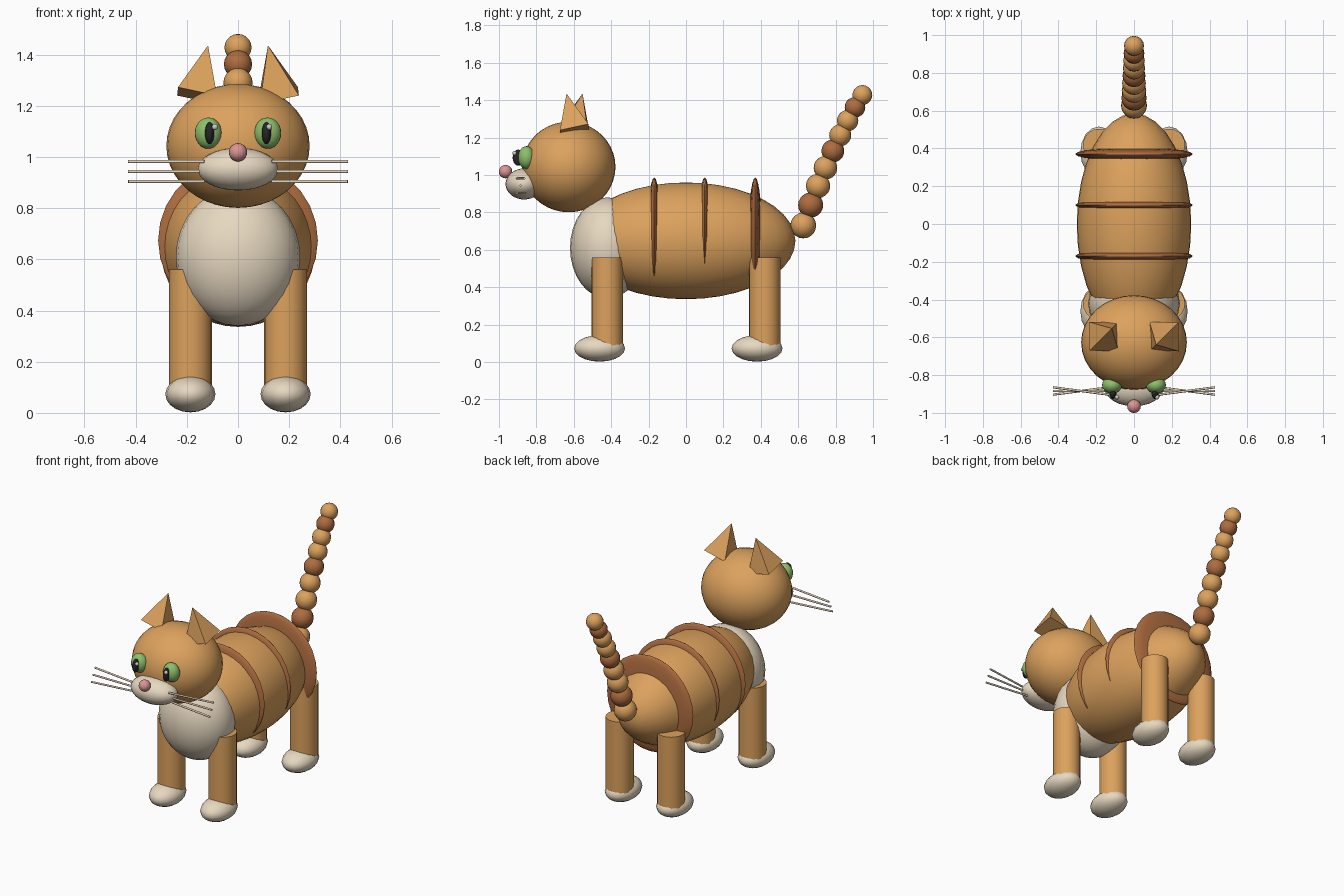
import bpy
import math

if "Cube" in bpy.data.objects:
    bpy.data.objects.remove(bpy.data.objects["Cube"])


def material(name, rgb):
    m = bpy.data.materials.new(name)
    m.diffuse_color = (*rgb, 1)
    m.use_nodes = True
    m.node_tree.nodes["Principled BSDF"].inputs["Base Color"].default_value = m.diffuse_color
    return m


ORANGE = material("orange_fur", (0.72, 0.36, 0.11))
RUST = material("rust_fur", (0.42, 0.15, 0.05))
CREAM = material("cream_fur", (0.80, 0.69, 0.53))
GREEN = material("eye_green", (0.27, 0.52, 0.15))
BLACK = material("pupil_black", (0.02, 0.02, 0.02))
WHITE = material("glint_white", (0.95, 0.95, 0.95))
PINK = material("nose_pink", (0.72, 0.30, 0.30))


def finish(name, mat, smooth=True):
    ob = bpy.context.object
    ob.name = name
    ob.data.materials.append(mat)
    if smooth:
        bpy.ops.object.shade_smooth_by_angle(angle=math.radians(50))
    return ob


def ball(name, loc, size, mat, segs=24, rings=16):
    bpy.ops.mesh.primitive_uv_sphere_add(segments=segs, ring_count=rings, radius=1, location=loc)
    bpy.context.object.scale = size
    bpy.ops.object.transform_apply(location=False, rotation=False, scale=True)
    return finish(name, mat)


def rod(name, loc, radius, length, mat, rot=(0, 0, 0), sides=20):
    bpy.ops.mesh.primitive_cylinder_add(vertices=sides, radius=radius, depth=length,
                                        location=loc, rotation=rot)
    return finish(name, mat)


# Body, chest and head
ball("body", (0, 0, 0.648), (0.303, 0.585, 0.312), ORANGE, 32, 20)
ball("chest", (0, -0.42, 0.61), (0.243, 0.20, 0.27), CREAM)
ball("head", (0, -0.627, 1.043), (0.28, 0.25, 0.242), ORANGE, 32, 20)

# Thin discs that break the body surface as stripes
for i, y in enumerate((-0.17, 0.10, 0.37)):
    ball(f"stripe_{i + 1}", (0, y, 0.674), (0.312, 0.036, 0.312), RUST, 20, 14)

# Face centre
ball("muzzle", (0, -0.865, 0.952), (0.157, 0.10, 0.083), CREAM)
ball("nose", (0, -0.965, 1.018), (0.036, 0.036, 0.036), PINK, 16, 10)

for side, s in (("left", -1), ("right", 1)):
    # Eyes
    ball(f"{side}_eye", (s * 0.116, -0.853, 1.093), (0.053, 0.045, 0.061), GREEN, 20, 12)
    ball(f"{side}_pupil", (s * 0.111, -0.897, 1.093), (0.018, 0.03, 0.043), BLACK, 16, 10)
    ball(f"{side}_eye_glint", (s * 0.106 + 0.016, -0.917, 1.117), (0.012,) * 3, WHITE, 12, 8)

    # Four-sided ears, pivoted from the base centre
    tilt, turn, height = -s * 0.30, math.radians(45), 0.205
    h = height / 2
    loc = (s * 0.16 + h * math.sin(tilt) * math.cos(turn),
           -0.596 + h * math.sin(tilt) * math.sin(turn),
           1.24 + h * math.cos(tilt))
    bpy.ops.mesh.primitive_cone_add(vertices=4, radius1=0.11, radius2=0, depth=height,
                                    location=loc, rotation=(0, tilt, turn))
    finish(f"{side}_ear", ORANGE, smooth=False)

    # Whiskers, fanned about their centres
    for k in (-1, 0, 1):
        rod(f"{side}_whisker_{k + 2}", (s * 0.28, -0.884, 0.943 + k * 0.039), 0.006, 0.30,
            CREAM, (0, math.pi / 2, s * k * 0.13), 8)

    # Legs and paws
    for end, y in (("front", -0.422), ("back", 0.42)):
        rod(f"{end}_{side}_leg", (s * 0.186, y, 0.315), 0.084, 0.49, ORANGE)
        ball(f"{end}_{side}_paw", (s * 0.186, y - 0.04, 0.073), (0.098, 0.136, 0.071), CREAM, 16, 10)

# Tail of shrinking beads, every third one dark
for i in range(9):
    r = 0.069 - 0.002 * i
    ball(f"tail_{i + 1}", (0, 0.627 + 0.0395 * i, 0.73 + 0.112 * i - 0.0031 * i * i),
         (r, r, r), RUST if i % 3 == 1 else ORANGE, 16, 10)
